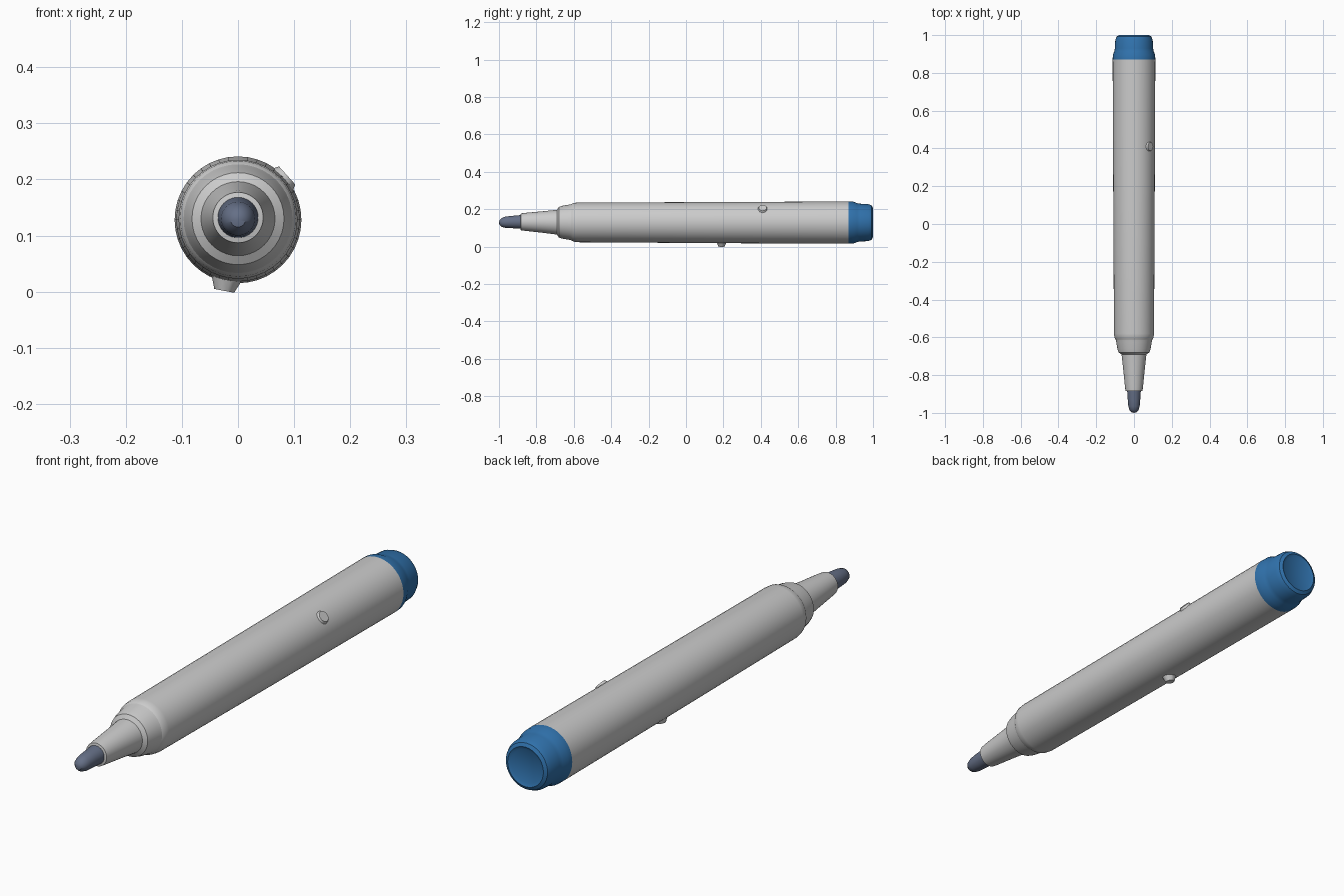
import bpy, bmesh, math
from mathutils import Vector

if "Cube" in bpy.data.objects:
    bpy.data.objects.remove(bpy.data.objects["Cube"])

SEGMENTS = 40


def material(name, color):
    mat = bpy.data.materials.new(name)
    mat.diffuse_color = (*color, 1)
    mat.use_nodes = True
    mat.node_tree.nodes["Principled BSDF"].inputs["Base Color"].default_value = mat.diffuse_color
    return mat


def finish(bm, name, mat=None, angle=35):
    bmesh.ops.recalc_face_normals(bm, faces=bm.faces)
    mesh = bpy.data.meshes.new(name)
    bm.to_mesh(mesh)
    bm.free()
    obj = bpy.data.objects.new(name, mesh)
    bpy.context.collection.objects.link(obj)
    if mat:
        mesh.materials.append(mat)
    bpy.ops.object.select_all(action='DESELECT')
    obj.select_set(True)
    bpy.context.view_layer.objects.active = obj
    bpy.ops.object.shade_smooth_by_angle(angle=math.radians(angle))
    return obj


def lathe(name, profile, mat=None):
    """Spin (y, radius, centre height) points around the long axis."""
    bm = bmesh.new()
    rings = []
    for y, r, cz in profile:
        if r == 0:
            rings.append([bm.verts.new((0, y, cz))] * SEGMENTS)
            continue
        ring = []
        for i in range(SEGMENTS):
            a = 2 * math.pi * i / SEGMENTS
            ring.append(bm.verts.new((r * math.cos(a), y, cz + r * math.sin(a))))
        rings.append(ring)
    for a, b in zip(rings, rings[1:]):
        for i in range(SEGMENTS):
            j = (i + 1) % SEGMENTS
            corners = list(dict.fromkeys((a[i], a[j], b[j], b[i])))
            bm.faces.new(corners)
    return finish(bm, name, mat)


def bump(name, y, angle, reach, radius):
    """Small raised stud pointing outwards from the barrel."""
    out = Vector((math.cos(angle), 0, math.sin(angle)))
    bm = bmesh.new()
    bmesh.ops.create_cone(bm, segments=10, cap_ends=True,
                          radius1=radius, radius2=radius * 0.6, depth=0.03)
    obj = finish(bm, name)
    obj.rotation_euler = out.to_track_quat('Z', 'Y').to_euler()
    obj.location = Vector((0, y, 0.128)) + out * (reach - 0.015)
    return obj


blue = material("plug_blue", (0.03, 0.17, 0.42))
ink = material("nib_ink", (0.13, 0.16, 0.24))

# Barrel, widening slightly towards the rear
lathe("barrel", [(-0.612, 0.097, 0.13), (-0.603, 0.103, 0.13), (-0.58, 0.106, 0.129),
                 (0.2, 0.110, 0.128), (0.87, 0.113, 0.128)])

# Collar and tapered nozzle
lathe("collar", [(-0.69, 0.066, 0.13), (-0.68, 0.082, 0.13), (-0.66, 0.088, 0.13),
                 (-0.625, 0.094, 0.13), (-0.612, 0.097, 0.13)])
lathe("nozzle", [(-0.885, 0.036, 0.132), (-0.883, 0.045, 0.132), (-0.86, 0.048, 0.132),
                 (-0.76, 0.058, 0.131), (-0.69, 0.066, 0.13)])

# Rounded writing nib
lathe("nib", [(-1.0, 0, 0.128), (-0.997, 0.013, 0.128), (-0.985, 0.024, 0.129),
              (-0.965, 0.030, 0.13), (-0.93, 0.033, 0.131), (-0.885, 0.036, 0.132)], ink)

# Blue end plug with a stepped rim and shallow recessed end
lathe("end_plug", [(0.87, 0.113, 0.128), (0.895, 0.112, 0.128), (0.915, 0.104, 0.128),
                   (0.93, 0.101, 0.128), (0.975, 0.099, 0.128), (0.993, 0.091, 0.128),
                   (1.0, 0.078, 0.128), (0.994, 0.066, 0.128), (0.992, 0, 0.128)], blue)

# Small studs on the barrel
bump("side_stud", 0.41, math.radians(42), 0.118, 0.036)
bump("bottom_stud", 0.19, math.radians(-101), 0.129, 0.03)
